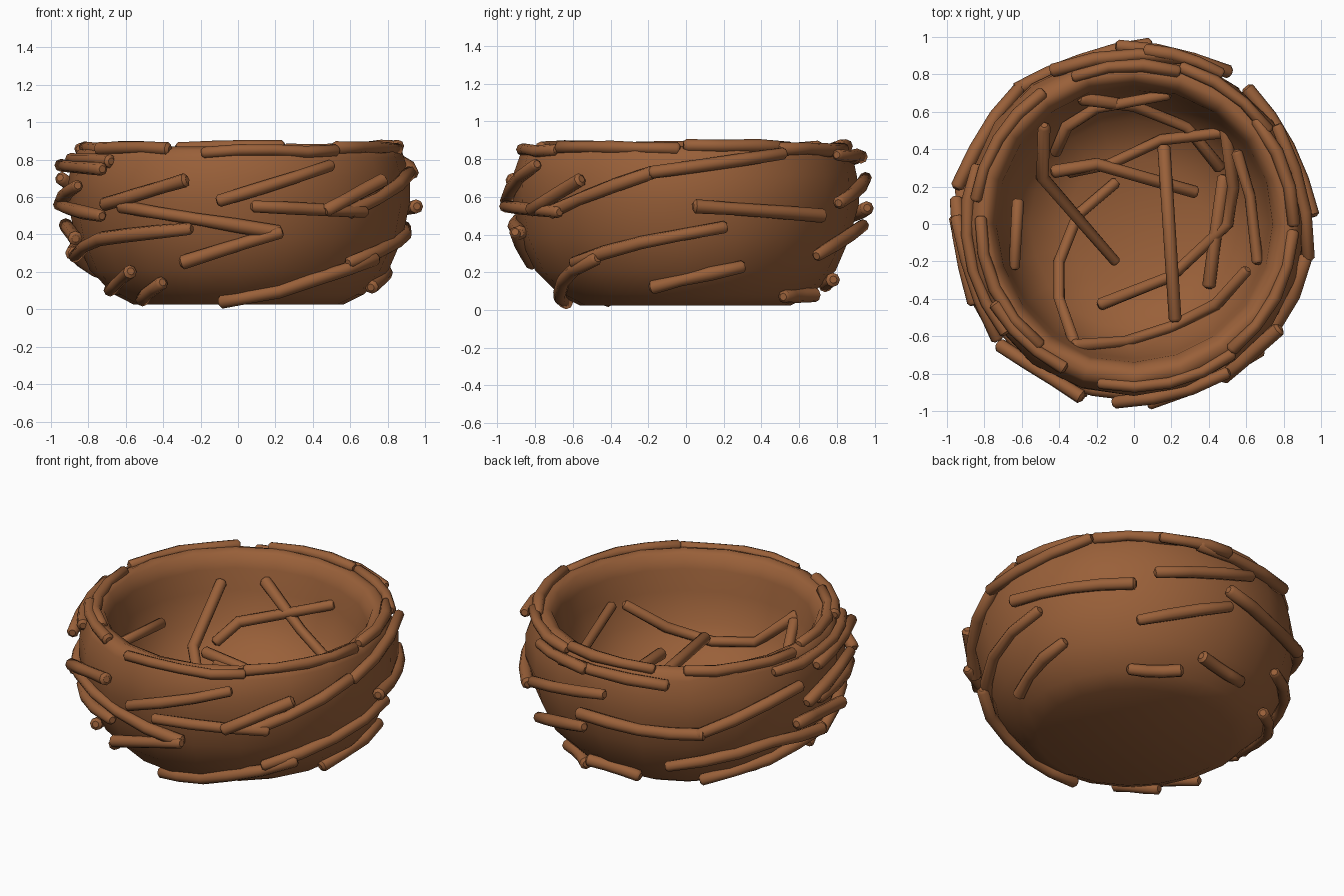
import bpy, bmesh, math, random
from mathutils import Vector

if "Cube" in bpy.data.objects:
    bpy.data.objects.remove(bpy.data.objects["Cube"])

random.seed(4)
brown = bpy.data.materials.new("twig brown")
brown.diffuse_color = (0.32, 0.117, 0.041, 1)
brown.use_nodes = True
brown.node_tree.nodes["Principled BSDF"].inputs["Base Color"].default_value = brown.diffuse_color

# Bowl profiles as (radius, height)
OUTER = [(.56, .025), (.67, .08), (.8, .21), (.875, .38), (.918, .57), (.915, .71), (.885, .81)]
LIP = [(.865, .85), (.815, .87), (.77, .85)]
INNER = [(.74, .77), (.72, .64), (.665, .47), (.56, .32), (.36, .235)]
# Heights at which the inner twigs rest, by radius
REST = [(0, .21), (.33, .235), (.52, .32), (.62, .46), (.69, .65), (.725, .76)]


def interp(pairs, x):
    """Linear lookup in sorted (x, value) pairs."""
    if x <= pairs[0][0]:
        return pairs[0][1]
    for (x0, v0), (x1, v1) in zip(pairs, pairs[1:]):
        if x <= x1:
            return v0 + (v1 - v0) * (x - x0) / (x1 - x0)
    return pairs[-1][1]


OUT_R = [(z, r) for r, z in OUTER]


def smooth(ob, deg):
    bpy.ops.object.select_all(action='DESELECT')
    ob.select_set(True)
    bpy.context.view_layer.objects.active = ob
    bpy.ops.object.shade_smooth_by_angle(angle=math.radians(deg))


# Bowl: lathed shell with flat underside and rounded lip
def make_bowl():
    n = 20
    bm = bmesh.new()
    rings = []
    for r, z in OUTER + LIP + INNER:
        ring = []
        for i in range(n):
            a = 2 * math.pi * i / n
            k = r * (1 + .008 * math.sin(3 * a + 1) + random.uniform(-.006, .006))
            ring.append(bm.verts.new((k * math.cos(a), k * math.sin(a), z)))
        rings.append(ring)
    for a, b in zip(rings, rings[1:]):
        for i in range(n):
            j = (i + 1) % n
            bm.faces.new((a[i], a[j], b[j], b[i]))
    bm.faces.new(rings[0][::-1])
    centre = bm.verts.new((0, 0, .21))
    for i in range(n):
        bm.faces.new((rings[-1][i], rings[-1][(i + 1) % n], centre))
    bmesh.ops.recalc_face_normals(bm, faces=bm.faces)
    me = bpy.data.meshes.new("nest_bowl")
    bm.to_mesh(me)
    bm.free()
    ob = bpy.data.objects.new("nest_bowl", me)
    bpy.context.collection.objects.link(ob)
    me.materials.append(brown)
    smooth(ob, 50)


# Twigs: tapered round tubes along point paths, one object per group
def make_twigs(name, paths, depth):
    cu = bpy.data.curves.new(name, 'CURVE')
    cu.dimensions = '3D'
    cu.bevel_depth = depth
    cu.bevel_resolution = 2
    cu.use_fill_caps = True
    for pts in paths:
        # short narrower tips round off the ends
        tip0 = pts[0] + (pts[0] - pts[1]).normalized() * .014
        tip1 = pts[-1] + (pts[-1] - pts[-2]).normalized() * .014
        pts = [tip0] + pts + [tip1]
        sp = cu.splines.new('POLY')
        sp.points.add(len(pts) - 1)
        for i, p in enumerate(pts):
            sp.points[i].co = (*p, 1)
            end = i in (0, len(pts) - 1)
            sp.points[i].radius = .55 if end else random.uniform(.88, 1.08)
    ob = bpy.data.objects.new(name, cu)
    bpy.context.collection.objects.link(ob)
    bpy.ops.object.select_all(action='DESELECT')
    ob.select_set(True)
    bpy.context.view_layer.objects.active = ob
    bpy.ops.object.convert(target='MESH')
    ob = bpy.context.view_layer.objects.active
    ob.data.materials.clear()
    ob.data.materials.append(brown)
    smooth(ob, 50)


def polar(a, r, z):
    a = math.radians(a)
    return Vector((r * math.cos(a), r * math.sin(a), z))


def wall_path(stops, lift):
    """Path over the outer wall through (angle, height) stops, one end lifted."""
    a0, a1 = stops[0][0], stops[-1][0]
    n = max(3, round(abs(a1 - a0) / 13))
    pts = []
    for i in range(n + 1):
        a = a0 + (a1 - a0) * i / n
        z = interp(stops, a)
        off = .016 + lift * (2 * i / n - 1) ** 2
        pts.append(polar(a, interp(OUT_R, z) + off, z))
    return pts


WALL = [
    [(-182, .77), (-140, .75)], [(-138, .56), (-107, .69)], [(-132, .55), (-103, .48), (-76, .41)],
    [(-110, .25), (-76, .41)], [(-172, .28), (-150, .37), (-106, .43)], [(-182, .56), (-141, .5)],
    [(-192, .45), (-160, .38)], [(-96, .58), (-58, .77)], [(-85, .55), (-45, .52)],
    [(-50, .52), (-11, .73)], [(-60, .53), (-36, .69)], [(-98, .04), (-73, .09), (-33, .27)],
    [(-45, .25), (-15, .36), (13, .44)], [(3, .55), (50, .5)], [(-11, .73), (34, .83)],
    [(-14, .12), (21, .23)], [(52, .29), (86, .45)], [(58, .57), (95, .7)],
    [(85, .54), (112, .49), (131, .5)], [(129, .5), (168, .7)], [(118, .26), (159, .35), (186, .3)],
    [(132, .12), (188, .3)], [(74, .81), (118, .8)], [(48, .07), (72, .08)],
    [(80, .16), (104, .13)], [(172, .57), (206, .66)],
    [(-142, .05), (-122, .14)], [(200, .1), (226, .2)],
]
make_bowl()
make_twigs("outer_twigs", [wall_path(s, random.choice([.01, .025, .035])) for s in WALL], .036)

# Rim twigs: (start angle, end angle, radius, height)
RIM = [(178, 232, .82, .86), (160, 220, .895, .8), (125, 171, .855, .86), (74, 112, .85, .865),
       (35, 73, .875, .855), (0, 40, .855, .865), (-52, -3, .85, .86), (-102, -53, .87, .845),
       (-150, -116, .855, .86), (60, 86, .93, .82)]
rim_paths = []
for a0, a1, r, z in RIM:
    n = max(3, round((a1 - a0) / 12))
    rim_paths.append([polar(a0 + (a1 - a0) * i / n, r, z + random.uniform(-.008, .008))
                      for i in range(n + 1)])
make_twigs("rim_twigs", rim_paths, .034)

# Inner twigs: plan points (x, y, height change) draped over the hollow
INSIDE = [
    [(-.48, .52, -.03), (-.49, .25, 0), (-.1, -.2, 0)],
    [(-.43, .28, .02), (-.2, .32, .03), (.33, .17, .02)],
    [(-.35, .28, 0), (-.13, .32, .02), (.15, .45, -.02), (.49, .49, -.17)],
    [(.49, .5, -.17), (.53, .2, -.03), (.5, .0, 0), (.2, -.28, 0), (-.18, -.43, 0)],
    [(.16, .41, .02), (.22, -.51, .03)],
    [(-.1, .22, 0), (-.3, .05, 0), (-.4, -.2, 0), (-.4, -.4, 0), (-.32, -.63, -.1)],
    [(.6, -.25, .06), (.44, -.43, -.02), (.2, -.55, -.05), (-.05, -.63, -.1), (-.32, -.65, -.13)],
    [(-.28, .67, -.08), (0, .63, -.03), (.28, .52, -.05), (.46, .3, -.05)],
    [(.55, .38, -.05), (.62, .15, -.05), (.66, -.2, -.05)],
    [(.48, .25, 0), (.43, -.1, 0), (.4, -.33, 0)],
    [(-.62, .12, .04), (-.64, -.23, -.08)],
    [(-.42, .38, -.02), (-.36, .52, -.04), (-.2, .62, -.05), (.18, .69, -.08)],
]
inner_paths = []
for path in INSIDE:
    inner_paths.append([Vector((x, y, interp(REST, math.hypot(x, y)) + .025 + d))
                        for x, y, d in path])
make_twigs("inner_twigs", inner_paths, .033)
